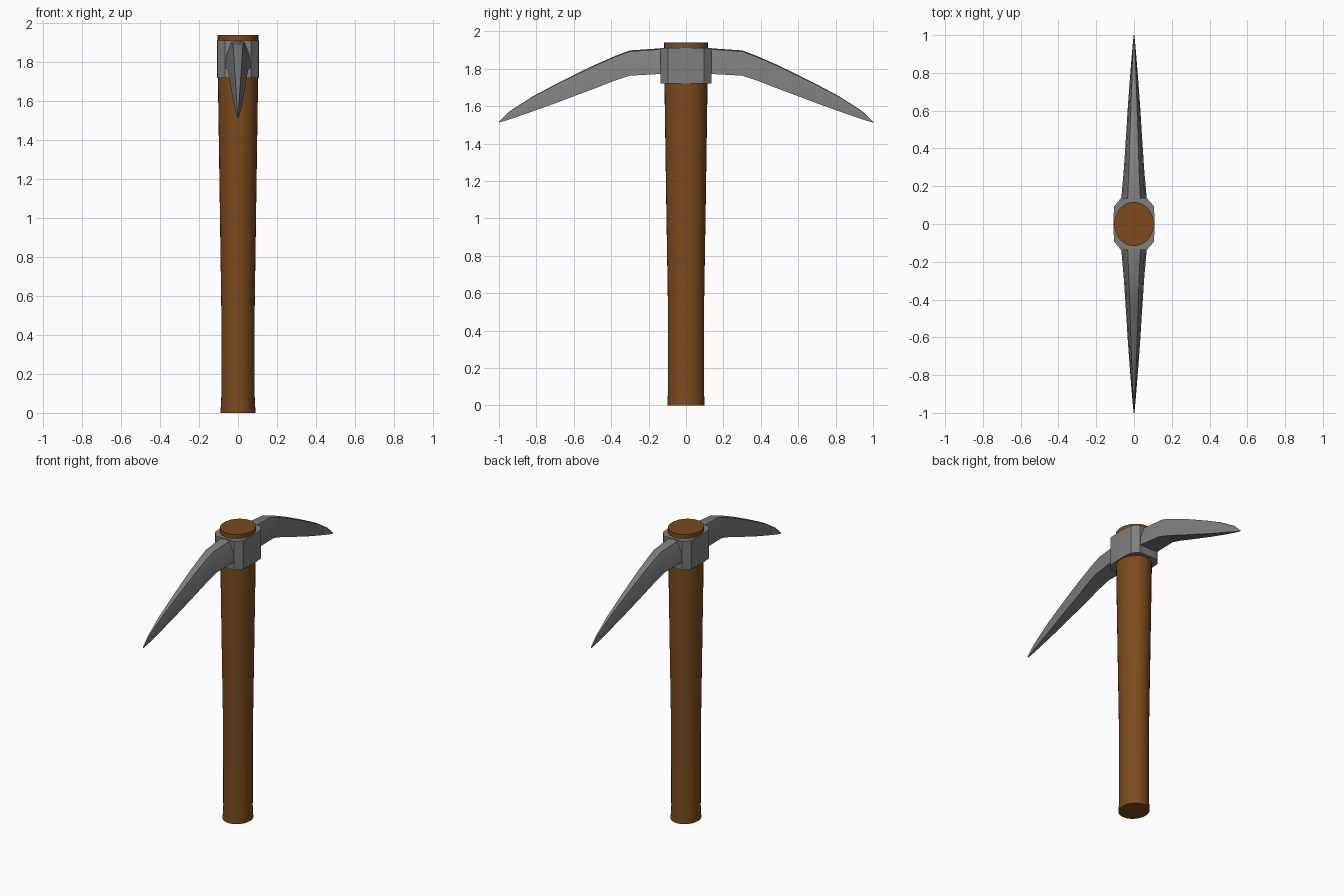
import bpy, bmesh
from math import cos, sin, tau, radians

if "Cube" in bpy.data.objects:
    bpy.data.objects.remove(bpy.data.objects["Cube"])


def loft(name, rings, smooth_angle, color=None):
    """Skin a list of equal-length point rings and cap both ends."""
    bm = bmesh.new()
    loops = [[bm.verts.new(p) for p in ring] for ring in rings]
    n = len(loops[0])
    for a, b in zip(loops, loops[1:]):
        for i in range(n):
            j = (i + 1) % n
            bm.faces.new((a[i], a[j], b[j], b[i]))
    bm.faces.new(loops[0])
    bm.faces.new(loops[-1])
    bmesh.ops.recalc_face_normals(bm, faces=bm.faces)
    mesh = bpy.data.meshes.new(name)
    bm.to_mesh(mesh)
    bm.free()
    obj = bpy.data.objects.new(name, mesh)
    bpy.context.collection.objects.link(obj)
    if color:
        mat = bpy.data.materials.new(name + "_colour")
        mat.diffuse_color = color
        mat.use_nodes = True
        mat.node_tree.nodes["Principled BSDF"].inputs["Base Color"].default_value = mat.diffuse_color
        mesh.materials.append(mat)
    bpy.ops.object.select_all(action='DESELECT')
    obj.select_set(True)
    bpy.context.view_layer.objects.active = obj
    bpy.ops.object.shade_smooth_by_angle(angle=radians(smooth_angle))
    return obj


# Wooden handle: oval section, flared foot, thicker toward the head
handle_profile = [(0, .09, .10), (.08, .086, .096), (.55, .086, .097),
                  (1.1, .094, .106), (1.7, .103, .115), (1.94, .105, .117)]
SIDES = 32
loft("handle", [[(rx * cos(tau * i / SIDES), ry * sin(tau * i / SIDES), z)
                 for i in range(SIDES)] for z, rx, ry in handle_profile],
     40, (.20, .07, .012, 1))

# Steel collar around the handle
quarter = [(.109, .03), (.105, .095), (.068, .137)]
outline = (quarter + [(-x, y) for x, y in reversed(quarter)]
           + [(-x, -y) for x, y in quarter]
           + [(x, -y) for x, y in reversed(quarter)])
STEEL = (.21, .21, .21, 1)
loft("collar", [[(x, y, z) for x, y in outline] for z in (1.72, 1.912)], 25, STEEL)

# Curved spike, narrow on top and wide underneath: y, half width, bottom z, top z
stations = [(.10, .072, 1.772, 1.91), (.14, .067, 1.772, 1.909), (.3, .053, 1.763, 1.898),
            (.38, .048, 1.737, 1.868), (.5, .040, 1.69, 1.815), (.6, .034, 1.653, 1.766),
            (.7, .027, 1.615, 1.716), (.82, .018, 1.572, 1.652),
            (.94, .008, 1.53, 1.575), (1.0, .002, 1.512, 1.518)]
section = [(-1, 0), (-.85, .5), (-.5, .96), (0, 1), (.5, .96), (.85, .5), (1, 0)]
spikes = loft("spikes", [[(u * w, y, lo + v * (hi - lo)) for u, v in section]
                         for y, w, lo, hi in stations], 50, STEEL)

# Matching spike on the opposite side
mirror = spikes.modifiers.new("Mirror", 'MIRROR')
mirror.use_axis = (False, True, False)
mirror.use_mirror_merge = False
